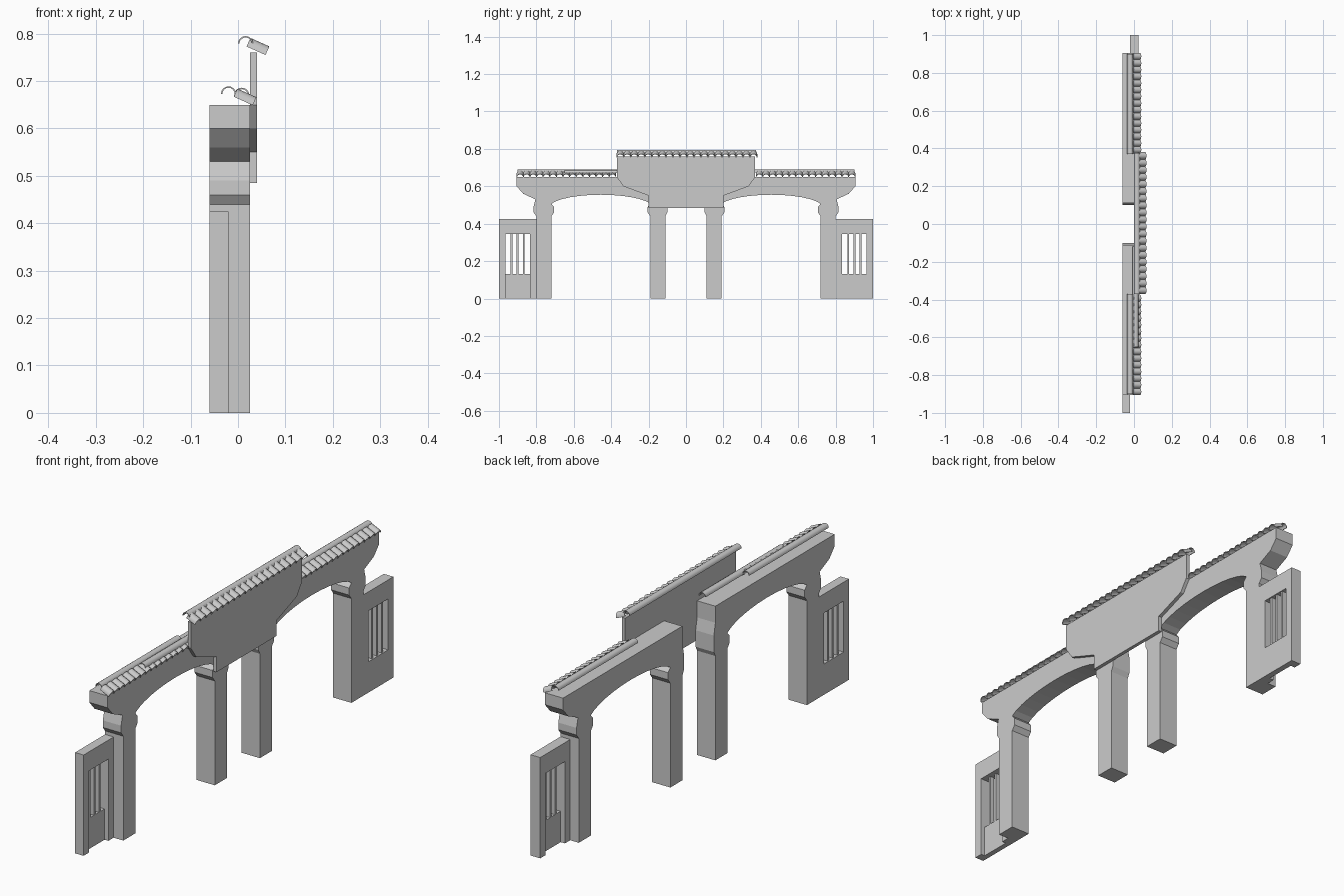
import bpy, bmesh, math
from mathutils import Matrix, Vector

cube = bpy.data.objects.get("Cube")
if cube:
    bpy.data.objects.remove(cube, do_unlink=True)

stone = bpy.data.materials.new("stone_grey")
stone.use_nodes = True
GREY = (0.6, 0.6, 0.6, 1)
stone.diffuse_color = GREY
stone.node_tree.nodes["Principled BSDF"].inputs["Base Color"].default_value = GREY


def finish(name, bm, smooth=False):
    bmesh.ops.recalc_face_normals(bm, faces=bm.faces)
    mesh = bpy.data.meshes.new(name)
    bm.to_mesh(mesh)
    bm.free()
    mesh.materials.append(stone)
    obj = bpy.data.objects.new(name, mesh)
    bpy.context.collection.objects.link(obj)
    if smooth:
        bpy.ops.object.select_all(action='DESELECT')
        obj.select_set(True)
        bpy.context.view_layer.objects.active = obj
        bpy.ops.object.shade_smooth_by_angle(angle=math.radians(40))
    return obj


def prism(name, outline, x0, x1):
    """Extrude a (y, z) outline along x."""
    bm = bmesh.new()
    face = bm.faces.new([bm.verts.new((x0, y, z)) for y, z in outline])
    new = bmesh.ops.extrude_face_region(bm, geom=[face])["geom"]
    bmesh.ops.translate(bm, vec=(x1 - x0, 0, 0),
                        verts=[v for v in new if isinstance(v, bmesh.types.BMVert)])
    return finish(name, bm)


def add_box(bm, lo, hi):
    lo, hi = Vector(lo), Vector(hi)
    size = hi - lo
    m = Matrix.Translation((lo + hi) / 2) @ Matrix.Diagonal((*map(abs, size), 1))
    bmesh.ops.create_cube(bm, size=1, matrix=m)


def add_half_pipe(bm, start, end, radius, thick=0.003, steps=8):
    """Half-round shell, open underneath, running from start to end."""
    start, end = Vector(start), Vector(end)
    axis = (end - start).normalized()
    side = axis.cross(Vector((0, 0, 1))).normalized()
    up = side.cross(axis)
    rings = []
    for p in (start, end):
        ring = []
        for r, order in ((radius, range(steps + 1)), (radius - thick, range(steps, -1, -1))):
            for i in order:
                a = math.pi * i / steps
                ring.append(bm.verts.new(p + r * (math.cos(a) * side + math.sin(a) * up)))
        rings.append(ring)
    a, b = rings
    n = len(a)
    for i in range(n):
        j = (i + 1) % n
        bm.faces.new((a[i], a[j], b[j], b[i]))
    for i in range(steps):
        for r in rings:
            bm.faces.new((r[i], r[i + 1], r[n - 2 - i], r[n - 1 - i]))


def ridge(name, x, z, y0, y1):
    bm = bmesh.new()
    add_half_pipe(bm, (x, y0, z), (x, y1, z), 0.016)
    finish(name, bm, True)


def tile_row(name, x, z, y0, y1, count):
    bm = bmesh.new()
    pitch = (y1 - y0) / count
    for i in range(count):
        y = y0 + pitch * (i + 0.5)
        add_half_pipe(bm, (x, y, z), (x + 0.04, y, z - 0.018), abs(pitch) * 0.53)
    finish(name, bm, True)


# Arched wall outline: outer leg, arch underside, inner leg, flared top
ARCH_MID, ARCH_HALF = 0.455, 0.265
outline = [(0.905, 0.65), (0.905, 0.60), (0.87, 0.56), (0.805, 0.53),
           (0.815, 0.49), (0.815, 0.46), (0.80, 0.44), (0.80, 0),
           (0.72, 0), (0.72, 0.44), (0.705, 0.46), (0.705, 0.49)]
for i in range(13):
    a = math.pi * (0.1 + 0.8 * i / 12)
    outline.append((ARCH_MID + ARCH_HALF * math.cos(a) / math.cos(0.1 * math.pi),
                    0.485 + 0.07 * math.sin(a)))
outline += [(0.205, 0.49), (0.205, 0.46), (0.19, 0.44), (0.19, 0), (0.11, 0),
            (0.11, 0.44), (0.10, 0.46), (0.10, 0.53), (0.11, 0.58), (0.11, 0.65)]

for side, s in (("left", 1), ("right", -1)):
    prism(side + "_arched_wall", [(s * y, z) for y, z in outline], -0.06, 0.025)

    # Side gate: posts, header, recessed panel and window bars
    flush, recessed = (0.025, -0.02) if s > 0 else (-0.06, -0.02)
    inner = flush + (recessed - flush) * 0.55
    bm = bmesh.new()
    add_box(bm, (flush, s * 0.80, 0), (recessed, s * 0.835, 0.425))
    add_box(bm, (flush, s * 0.965, 0), (recessed, s, 0.425))
    add_box(bm, (flush, s * 0.835, 0.345), (recessed, s * 0.965, 0.425))
    finish(side + "_gate_frame", bm)
    bm = bmesh.new()
    add_box(bm, (flush, s * 0.835, 0), (inner, s * 0.965, 0.13))
    finish(side + "_gate_panel", bm)
    bm = bmesh.new()
    for i in range(1, 4):
        y = 0.835 + 0.13 * i / 4
        add_box(bm, (flush - (flush - inner) * 0.2, s * (y - 0.005), 0.13),
                (inner, s * (y + 0.005), 0.345))
    finish(side + "_gate_bars", bm)

    # Lower roof
    ridge(side + "_ridge", -0.02, 0.673, s * 0.37, s * 0.90)
    tile_row(side + "_roof_tiles", -0.009, 0.667, s * 0.375, s * 0.905, 15)

ridge("right_second_ridge", 0.008, 0.67, -0.12, -0.65)

# Central sign board with stepped lower corners
half = [(0.2, 0.485), (0.2, 0.55), (0.335, 0.60), (0.37, 0.65), (0.37, 0.76)]
prism("centre_board", half + [(-y, z) for y, z in reversed(half)], 0.025, 0.04)
ridge("centre_ridge", 0.016, 0.779, -0.37, 0.375)
tile_row("centre_roof_tiles", 0.018, 0.773, -0.37, 0.38, 20)
